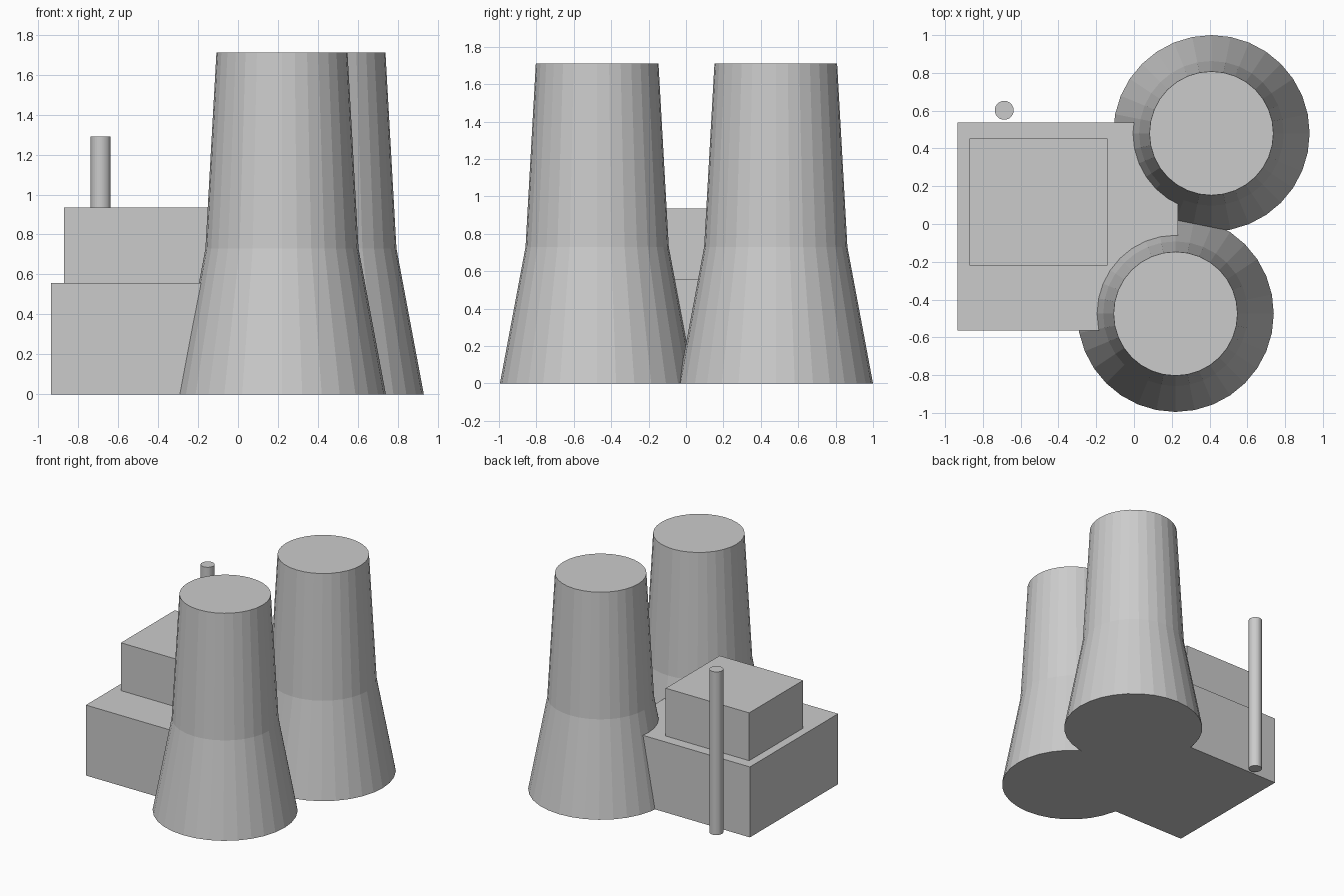
import bpy, bmesh
from math import cos, sin, pi

cube = bpy.data.objects.get("Cube")
if cube:
    bpy.data.objects.remove(cube, do_unlink=True)

# One plain grey for the whole plant
grey = bpy.data.materials.new("concrete_grey")
grey.use_nodes = True
colour = (0.6, 0.6, 0.6, 1)
grey.diffuse_color = colour
grey.node_tree.nodes["Principled BSDF"].inputs["Base Color"].default_value = colour


def finish(name, bm):
    bmesh.ops.recalc_face_normals(bm, faces=bm.faces)
    mesh = bpy.data.meshes.new(name)
    bm.to_mesh(mesh)
    bm.free()
    mesh.materials.append(grey)
    obj = bpy.data.objects.new(name, mesh)
    bpy.context.collection.objects.link(obj)


def box(name, low, high):
    bm = bmesh.new()
    bmesh.ops.create_cube(bm, size=1)
    for v in bm.verts:
        for i in range(3):
            v.co[i] = high[i] if v.co[i] > 0 else low[i]
    finish(name, bm)


def lathe(name, x, y, profile, sides):
    """Closed, faceted solid from (radius, height) rings."""
    bm = bmesh.new()
    rings = [[bm.verts.new((x + r * cos(2 * pi * i / sides),
                            y + r * sin(2 * pi * i / sides), z))
              for i in range(sides)] for r, z in profile]
    for a, b in zip(rings, rings[1:]):
        for i in range(sides):
            j = (i + 1) % sides
            bm.faces.new((a[i], a[j], b[j], b[i]))
    bm.faces.new(rings[0])
    bm.faces.new(rings[-1])
    finish(name, bm)


# Cooling towers: wide flared base, gentle taper above
tower = [(0.52, 0), (0.383, 0.73), (0.328, 1.71)]
lathe("front_cooling_tower", 0.22, -0.475, tower, 32)
lathe("back_cooling_tower", 0.41, 0.48, tower, 32)

# Stepped building
box("main_building", (-0.935, -0.565, 0), (0.233, 0.537, 0.557))
box("upper_building", (-0.87, -0.22, 0.557), (-0.14, 0.453, 0.935))

# Free-standing chimney behind the building
lathe("chimney", -0.687, 0.602, [(0.05, 0), (0.05, 1.29)], 32)
